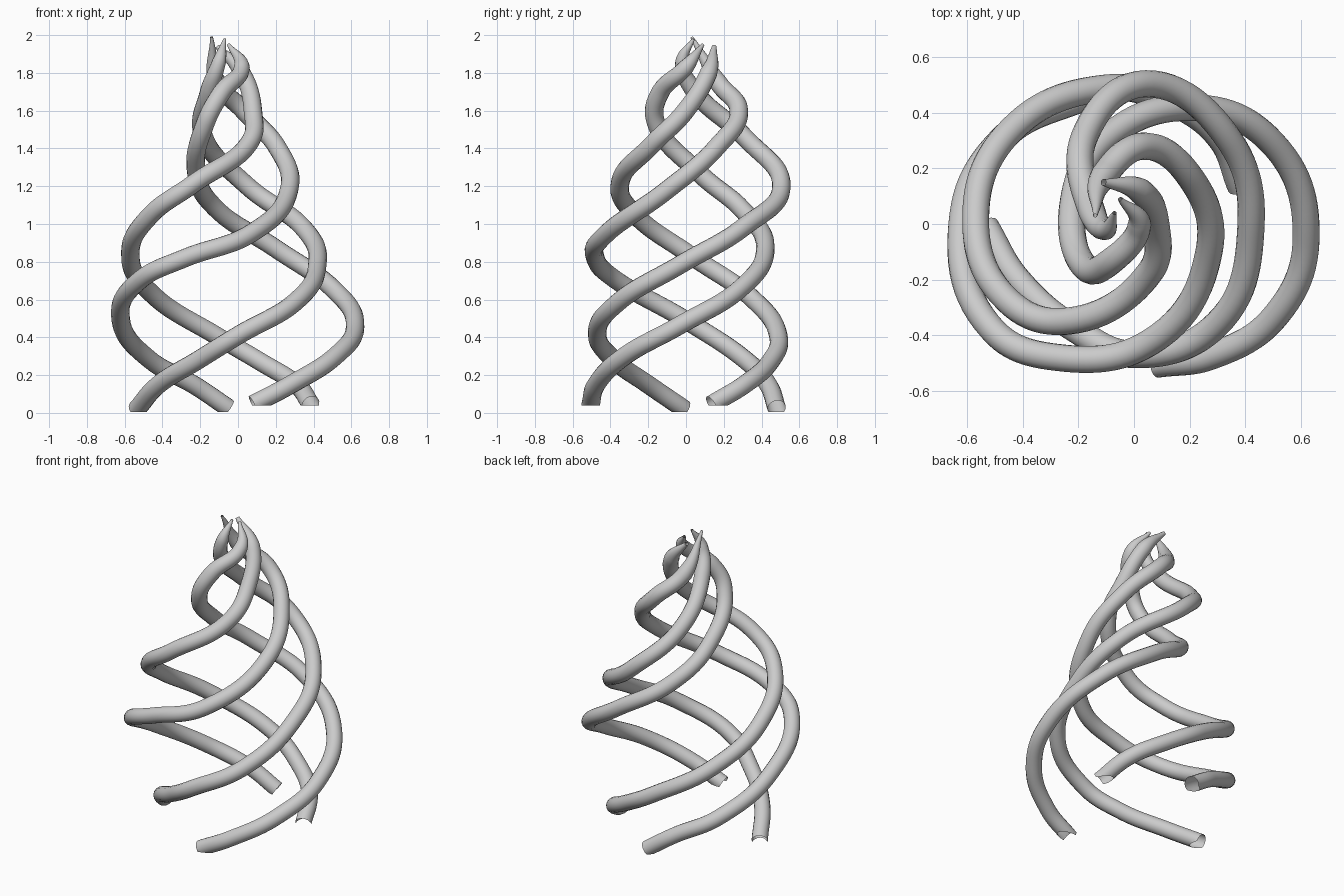
import bpy
import bmesh

if "Cube" in bpy.data.objects:
    bpy.data.objects.remove(bpy.data.objects["Cube"])


def strand(name, points, foot, radius=0.049):
    """Round tube swept along a smooth climbing path, tapering to a tip, foot cut level."""
    curve = bpy.data.curves.new(name, 'CURVE')
    curve.dimensions = '3D'
    curve.bevel_depth = radius
    curve.bevel_resolution = 6
    curve.resolution_u = 12
    curve.twist_mode = 'MINIMUM'
    spline = curve.splines.new('BEZIER')
    spline.bezier_points.add(len(points) - 1)
    spline.use_smooth = True
    for bp, co in zip(spline.bezier_points, points):
        bp.co = co
        bp.handle_left_type = bp.handle_right_type = 'AUTO'
        z = co[2]
        bp.radius = 1.0 if z < 1.75 else max(0.15, 1.0 - ((z - 1.75) / 0.22) ** 2)
    obj = bpy.data.objects.new(name, curve)
    bpy.context.collection.objects.link(obj)
    # turn the swept path into a mesh
    bpy.ops.object.select_all(action='DESELECT')
    obj.select_set(True)
    bpy.context.view_layer.objects.active = obj
    bpy.ops.object.convert(target='MESH')
    obj = bpy.context.view_layer.objects.active
    # level cut at the foot
    bm = bmesh.new()
    bm.from_mesh(obj.data)
    bmesh.ops.bisect_plane(bm, geom=bm.verts[:] + bm.edges[:] + bm.faces[:],
                           plane_co=(0, 0, foot), plane_no=(0, 0, 1), clear_inner=True)
    bm.to_mesh(obj.data)
    bm.free()
    bpy.ops.object.shade_smooth_by_angle()


# strand starting at the left
strand("left_strand", [
    (-.535, -.01, .02), (-.42, -.2, .15), (-.21, -.38, .28), (.0, -.47, .41),
    (.3, -.36, .585), (.42, -.03, .785), (.345, .3, .98), (.04, .505, 1.21),
    (-.18, .31, 1.46), (-.15, .04, 1.71), (-.1, -.02, 1.86), (-.07, .04, 1.98)], 0.005)

# strand starting at the front
strand("front_strand", [
    (.08, -.505, .045), (.28, -.475, .15), (.515, -.325, .3), (.62, -.04, .46),
    (.5, .29, .66), (.2, .42, .87), (-.115, .295, 1.08), (-.22, .07, 1.27),
    (-.17, -.16, 1.54), (-.09, -.14, 1.69), (.02, .0, 1.83), (-.05, .09, 1.95)], 0.04)

# strand starting at the right
strand("right_strand", [
    (.385, .135, .045), (.31, .31, .15), (.12, .445, .27), (-.1, .49, .4),
    (-.445, .335, .62), (-.57, .03, .83), (-.46, -.27, 1.05), (-.24, -.35, 1.21),
    (.06, -.17, 1.43), (.08, -.01, 1.59), (.02, .12, 1.8), (-.11, .15, 1.94)], 0.04)

# strand starting at the back
strand("back_strand", [
    (-.05, .48, .025), (-.22, .44, .14), (-.465, .315, .28), (-.62, .0, .49),
    (-.51, -.38, .71), (-.28, -.48, .82), (.06, -.425, .945), (.27, -.1, 1.18),
    (.205, .165, 1.41), (.03, .28, 1.6), (-.11, .17, 1.75), (-.14, .03, 1.99)], 0.005)
